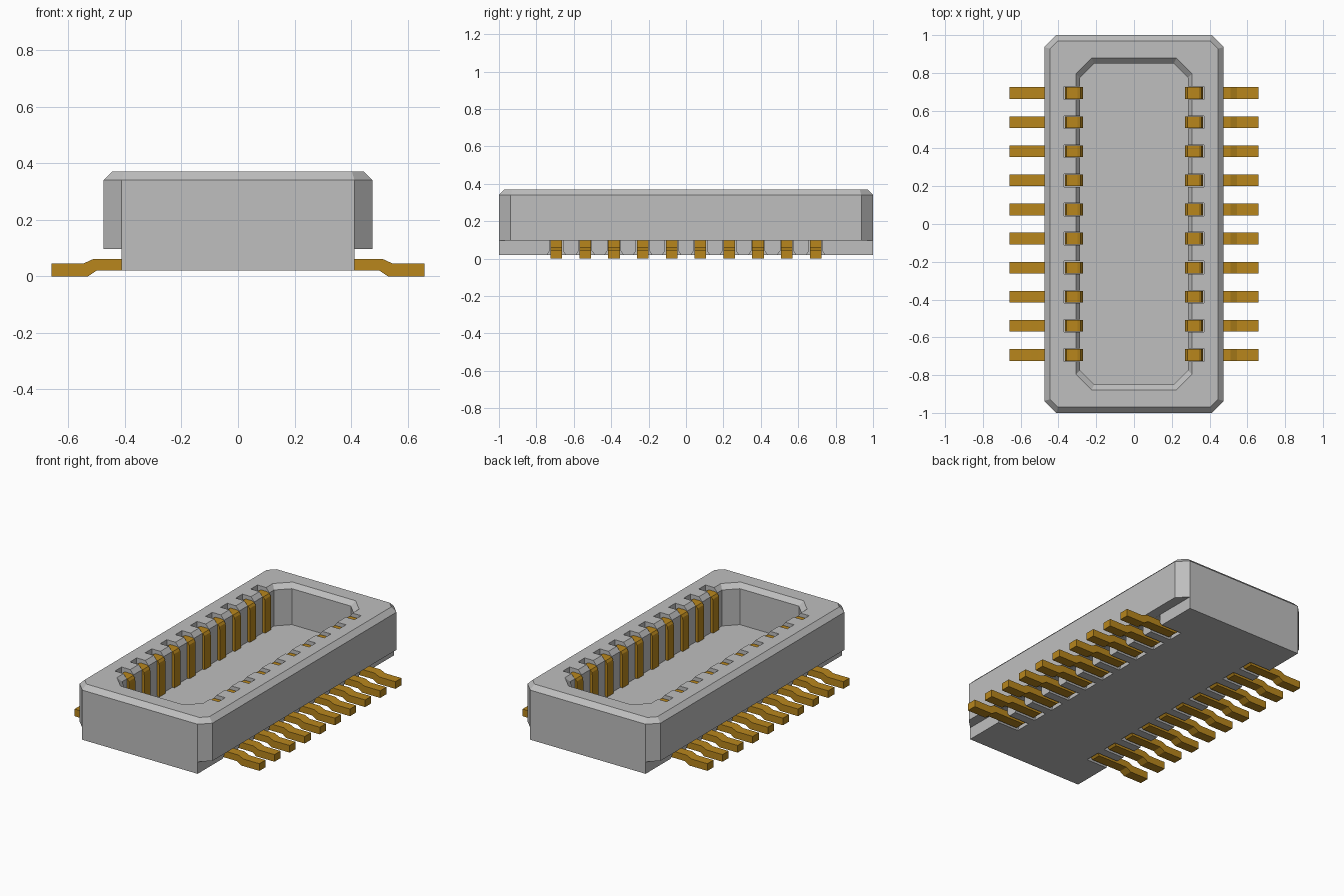
import bpy
import bmesh

cube = bpy.data.objects.get("Cube")
if cube:
    bpy.data.objects.remove(cube, do_unlink=True)

PITCH, COUNT, PIN_W = 0.154, 10, 0.062
PIN_YS = [(i - (COUNT - 1) / 2) * PITCH for i in range(COUNT)]


def material(name, colour):
    mat = bpy.data.materials.new(name)
    mat.use_nodes = True
    mat.diffuse_color = colour
    mat.node_tree.nodes["Principled BSDF"].inputs["Base Color"].default_value = colour
    return mat


grey = material("housing grey", (0.52, 0.52, 0.52, 1))
gold = material("contact gold", (0.48, 0.24, 0.012, 1))


def finish(bm, name, mat):
    bmesh.ops.recalc_face_normals(bm, faces=bm.faces)
    mesh = bpy.data.meshes.new(name)
    bm.to_mesh(mesh)
    bm.free()
    mesh.materials.append(mat)
    obj = bpy.data.objects.new(name, mesh)
    bpy.context.collection.objects.link(obj)
    return obj


def octagon(bm, x, y, c, z):
    """Ring of a rectangle with cut corners, starting at the front edge."""
    pts = [(-x + c, -y), (x - c, -y), (x, -y + c), (x, y - c),
           (x - c, y), (-x + c, y), (-x, y - c), (-x, -y + c)]
    return [bm.verts.new((px, py, z)) for px, py in pts]


def bridge(bm, low, high):
    n = len(low)
    for i in range(n):
        j = (i + 1) % n
        bm.faces.new((low[i], low[j], high[j], high[i]))


def prism(bm, points, place, start, end):
    """Extrude a 2D outline between two positions along the remaining axis."""
    a = [bm.verts.new(place(p, start)) for p in points]
    b = [bm.verts.new(place(p, end)) for p in points]
    bridge(bm, a, b)
    bm.faces.new(a)
    bm.faces.new(b)


def cut(target, cutter):
    cutter.hide_render = True
    mod = target.modifiers.new("cut", "BOOLEAN")
    mod.operation = "DIFFERENCE"
    mod.solver = "EXACT"
    mod.object = cutter
    bpy.context.view_layer.objects.active = target
    bpy.ops.object.modifier_apply(modifier=mod.name)
    bpy.data.objects.remove(cutter, do_unlink=True)


# Housing: chamfered shell with a narrower block stepping down below it
bm = bmesh.new()
low = octagon(bm, 0.475, 1.0, 0.063, 0.097)
mid = octagon(bm, 0.475, 1.0, 0.063, 0.34)
top = octagon(bm, 0.445, 0.97, 0.042, 0.37)
bridge(bm, low, mid)
bridge(bm, mid, top)
bm.faces.new(top)
bm.faces.new(low[1:5])
bm.faces.new(low[5:] + low[:1])
block_top = [low[i] for i in (0, 1, 4, 5)]
block_low = [bm.verts.new((v.co.x, v.co.y, 0.02)) for v in block_top]
bridge(bm, block_low, block_top)
bm.faces.new(block_low)
housing = finish(bm, "housing", grey)

# Central cavity with a bevelled rim
bm = bmesh.new()
rings = [octagon(bm, *r) for r in ((0.285, 0.85, 0.075, 0.11), (0.285, 0.85, 0.075, 0.342),
                                   (0.308, 0.878, 0.083, 0.37), (0.308, 0.878, 0.083, 0.42))]
for a, b in zip(rings, rings[1:]):
    bridge(bm, a, b)
bm.faces.new(rings[0])
bm.faces.new(rings[-1])
cut(housing, finish(bm, "cavity_cutter", grey))

# Contact slots in the inner walls
bm = bmesh.new()
for side in (-1, 1):
    for y in PIN_YS:
        h = PIN_W / 2 + 0.003
        prism(bm, [(y - h, 0.115), (y + h, 0.115), (y + h, 0.42), (y - h, 0.42)],
              lambda p, x: (x, p[0], p[1]), side * 0.25, side * 0.37)
cut(housing, finish(bm, "slot_cutter", grey))

# Flared notches under the housing where the contacts leave
bm = bmesh.new()
for side in (-1, 1):
    for y in PIN_YS:
        h = PIN_W / 2 + 0.004
        outline = [(-h - 0.022, 0.0), (-h - 0.015, 0.02), (-h, 0.042), (-h, 0.096)]
        outline += [(-u, z) for u, z in reversed(outline)]
        prism(bm, [(y + u, z) for u, z in outline],
              lambda p, x: (x, p[0], p[1]), side * 0.265, side * 0.44)
cut(housing, finish(bm, "notch_cutter", grey))

# Contacts: flat foot, raised shank, upright leg and hooked top
PIN = [(0.66, 0), (0.66, 0.046), (0.545, 0.046), (0.51, 0.062), (0.30, 0.062),
       (0.30, 0.31), (0.335, 0.31), (0.335, 0.2), (0.365, 0.2), (0.365, 0.32),
       (0.358, 0.338), (0.343, 0.347), (0.30, 0.347), (0.283, 0.341), (0.273, 0.327),
       (0.27, 0.31), (0.27, 0.04), (0.29, 0.02), (0.50, 0.02), (0.53, 0)]
for side, label in ((1, "left"), (-1, "right")):
    for i, y in enumerate(PIN_YS):
        bm = bmesh.new()
        prism(bm, PIN, lambda p, t: (side * p[0], t, p[1]), y - PIN_W / 2, y + PIN_W / 2)
        finish(bm, f"{label}_contact_{i + 1}", gold)
